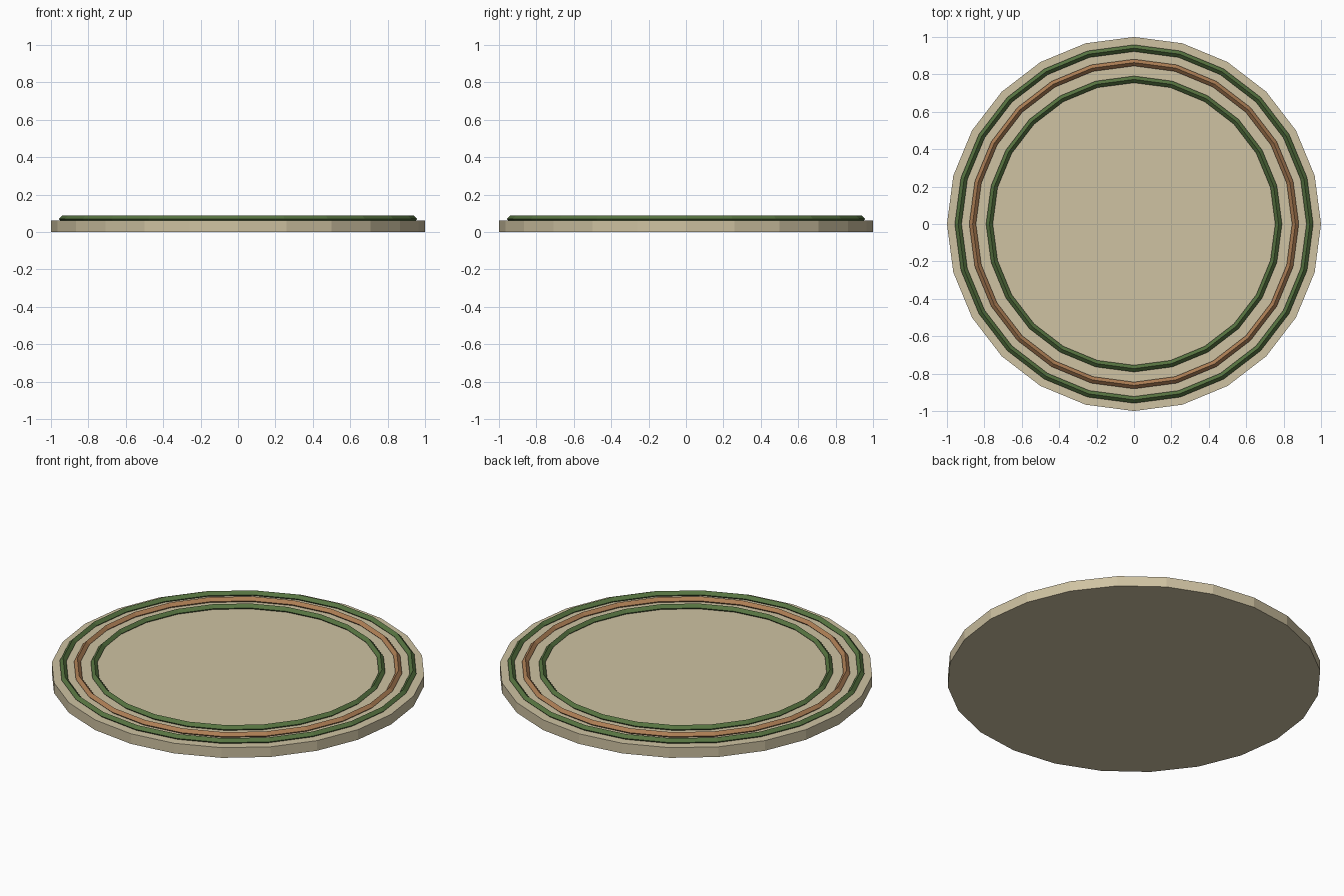
import bpy
import bmesh
from math import sin, cos, tau

cube = bpy.data.objects.get("Cube")
if cube:
    bpy.data.objects.remove(cube, do_unlink=True)

SIDES = 24


def make_material(name, rgb):
    mat = bpy.data.materials.new(name)
    mat.use_nodes = True
    colour = (*rgb, 1.0)
    mat.diffuse_color = colour
    mat.node_tree.nodes["Principled BSDF"].inputs["Base Color"].default_value = colour
    return mat


def make_object(name, bm, mat):
    bmesh.ops.recalc_face_normals(bm, faces=bm.faces[:])
    mesh = bpy.data.meshes.new(name)
    bm.to_mesh(mesh)
    bm.free()
    mesh.materials.append(mat)
    obj = bpy.data.objects.new(name, mesh)
    bpy.context.scene.collection.objects.link(obj)
    return obj


def loop(bm, radius, z):
    return [bm.verts.new((radius * cos(tau * i / SIDES), radius * sin(tau * i / SIDES), z))
            for i in range(SIDES)]


def bridge(bm, a, b):
    for i in range(SIDES):
        j = (i + 1) % SIDES
        bm.faces.new((a[i], a[j], b[j], b[i]))


def make_disc(name, radius, height, mat):
    bm = bmesh.new()
    bottom, top = loop(bm, radius, 0), loop(bm, radius, height)
    bridge(bm, bottom, top)
    bm.faces.new(bottom[::-1])
    bm.faces.new(top)
    return make_object(name, bm, mat)


def make_ring(name, radius, thickness, z, mat):
    # Diamond section swept round the plate
    bm = bmesh.new()
    section = [loop(bm, radius + thickness * cos(tau * k / 4), z + thickness * sin(tau * k / 4))
               for k in range(4)]
    for k in range(4):
        bridge(bm, section[k], section[(k + 1) % 4])
    return make_object(name, bm, mat)


cream = make_material("cream", (0.62, 0.54, 0.36))
green = make_material("leaf green", (0.095, 0.175, 0.052))
brown = make_material("warm brown", (0.42, 0.21, 0.09))

# Flat base plate
make_disc("plate", 1.0, 0.06, cream)

# Raised decorative rings
for name, radius, mat in (("outer_ring", 0.94, green),
                          ("middle_ring", 0.863, brown),
                          ("inner_ring", 0.773, green)):
    make_ring(name, radius, 0.018, 0.07, mat)
